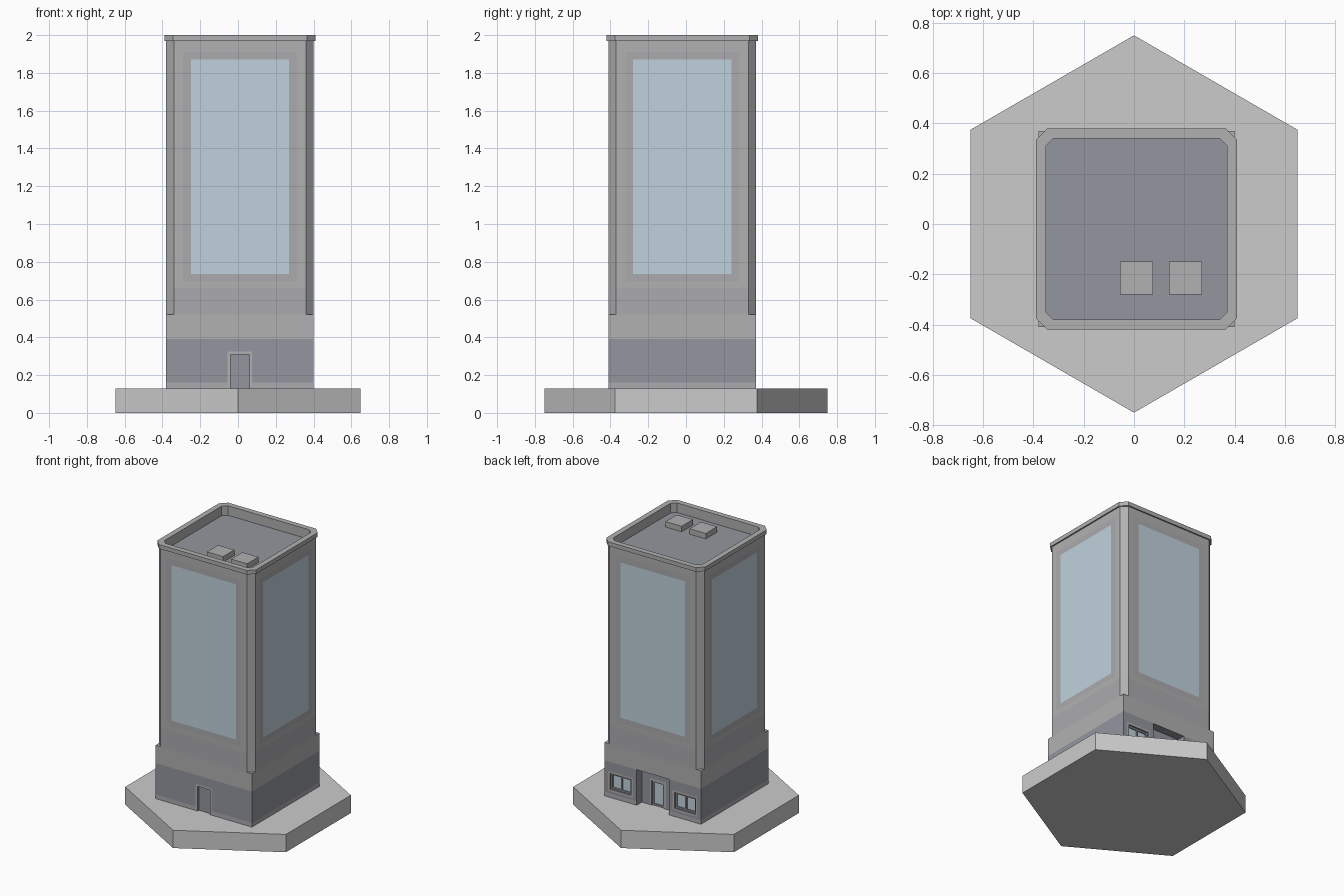
import bpy, bmesh
from math import cos, sin, pi
from mathutils import Vector

if "Cube" in bpy.data.objects:
    bpy.data.objects.remove(bpy.data.objects["Cube"])

CX, CY, H = 0.01, -0.02, 0.39   # tower centre and half width


def material(name, rgb):
    m = bpy.data.materials.new(name)
    m.diffuse_color = (*rgb, 1)
    m.use_nodes = True
    m.node_tree.nodes["Principled BSDF"].inputs["Base Color"].default_value = m.diffuse_color
    return m


MATS = [material("concrete", (0.44, 0.44, 0.44)),
        material("slate", (0.29, 0.305, 0.34)),
        material("trim", (0.41, 0.405, 0.42)),
        material("glass", (0.53, 0.64, 0.72)),
        material("paving", (0.55, 0.54, 0.57))]
WALL, SLATE, TRIM, GLASS, PAVING = range(5)


def prism(name, pts, z0, z1, mat=WALL):
    """Extrude a counter-clockwise outline from z0 to z1."""
    bm = bmesh.new()
    face = bm.faces.new([bm.verts.new((x, y, z0)) for x, y in pts])
    new = bmesh.ops.extrude_face_region(bm, geom=[face])["geom"]
    bmesh.ops.translate(bm, vec=(0, 0, z1 - z0),
                        verts=[v for v in new if isinstance(v, bmesh.types.BMVert)])
    bmesh.ops.recalc_face_normals(bm, faces=bm.faces)
    me = bpy.data.meshes.new(name)
    bm.to_mesh(me)
    bm.free()
    ob = bpy.data.objects.new(name, me)
    bpy.context.collection.objects.link(ob)
    me.materials.append(MATS[mat])
    return ob


def box(name, x0, x1, y0, y1, z0, z1, mat=WALL):
    return prism(name, [(x0, y0), (x1, y0), (x1, y1), (x0, y1)], z0, z1, mat)


def octagon(h, c):
    """Square outline with chamfered corners around the tower centre."""
    k = h - c
    pts = [(h, -k), (h, k), (k, h), (-k, h), (-h, k), (-h, -k), (-k, -h), (k, -h)]
    return [(CX + x, CY + y) for x, y in pts]


def cut(ob, cutter):
    cutter.hide_render = True
    mod = ob.modifiers.new("cut", 'BOOLEAN')
    mod.operation, mod.solver, mod.object = 'DIFFERENCE', 'EXACT', cutter
    bpy.context.view_layer.objects.active = ob
    bpy.ops.object.modifier_apply(modifier=mod.name)
    bpy.data.objects.remove(cutter)


# Hexagonal plinth
prism("hexagonal_plinth", [(0.75 * cos(pi / 6 + i * pi / 3), 0.75 * sin(pi / 6 + i * pi / 3))
                           for i in range(6)], 0, 0.13, PAVING)

# Tower body with chamfered corners above the ground storey
front, back = CY - H, CY + H
body = box("tower_body", CX - H, CX + H, front, back, 0.13, 1.97)
for sx in (-1, 1):
    for sy in (-1, 1):
        x, y, d = CX + sx * H, CY + sy * H, 0.04
        cut(body, prism("corner_cutter", [(x + d, y), (x, y + d), (x - d, y), (x, y - d)], 0.52, 2.1))

# Roof pit, front door, back porch, back door and back windows
cut(body, prism("roof_cutter", octagon(0.36, 0.03), 1.93, 2.2))
cut(body, box("door_cutter", CX - 0.05, CX + 0.05, front - 0.1, front + 0.015, 0.05, 0.31))
cut(body, box("porch_cutter", CX - 0.13, CX + 0.13, back - 0.06, back + 0.1, 0.05, 0.39))
cut(body, box("back_door_cutter", CX - 0.05, CX + 0.05, back - 0.075, back + 0.1, 0.05, 0.31))
for s in (-1, 1):
    wx = CX + s * 0.26
    cut(body, box("window_cutter", wx - 0.085, wx + 0.085, back - 0.02, back + 0.1, 0.19, 0.305))


def wall_colour(c, n):
    """Choose the material of a body face from its place on the facade."""
    dx, dy, z = c.x - CX, c.y - CY, c.z
    if abs(n.z) > 0.9:
        return SLATE if z > 1.9 or z < 0.4 else WALL
    u = abs(dx if abs(n.y) > 0.5 else dy)
    if max(abs(dx), abs(dy)) > H - 0.003:
        if z > 0.52:
            if u < 0.26 and 0.735 < z < 1.87:
                return GLASS
            return TRIM if z < 0.66 or (u < 0.3 and 0.695 < z < 1.91) else WALL
        if z > 0.39:
            return WALL
        if dy < -0.38 and u < 0.065 and z < 0.325:
            return WALL
        if dy > 0.38 and 0.16 < u < 0.36 and 0.175 < z < 0.32:
            return WALL
        return TRIM if z < 0.16 else SLATE
    if z < 0.39 and dy > 0.2 and n.y > 0.9:
        if abs(dy - (H - 0.02)) < 0.003 or abs(dy - (H - 0.075)) < 0.003:
            return GLASS
        return WALL if u < 0.065 and z < 0.325 else SLATE
    return SLATE if z < 0.52 else WALL


# Split the walls into flush coloured panels
bm = bmesh.new()
bm.from_mesh(body.data)
bmesh.ops.triangulate(bm, faces=bm.faces)
planes = [((0, 0, z), (0, 0, 1)) for z in
          (0.16, 0.175, 0.32, 0.325, 0.39, 0.52, 0.66, 0.695, 0.735, 1.87, 1.91)]
for s in (-1, 1):
    planes += [((CX + s * d, 0, 0), (1, 0, 0)) for d in (0.065, 0.16, 0.26, 0.3, 0.36)]
    planes += [((0, CY + s * d, 0), (0, 1, 0)) for d in (0.26, 0.3)]
for co, no in planes:
    bmesh.ops.bisect_plane(bm, geom=bm.verts[:] + bm.edges[:] + bm.faces[:],
                           plane_co=Vector(co), plane_no=Vector(no), dist=1e-5)
bm.normal_update()
for f in bm.faces:
    f.material_index = wall_colour(f.calc_center_median(), f.normal)
body.data.materials.clear()
for m in MATS:
    body.data.materials.append(m)
bm.to_mesh(body.data)
bm.free()

# Overhanging roof rim
rim = prism("roof_rim", octagon(0.40, 0.045), 1.97, 2.0)
cut(rim, prism("rim_cutter", octagon(0.36, 0.03), 1.9, 2.2))

# Roof units
for i, x in enumerate((-0.055, 0.14)):
    box(f"roof_unit_{i + 1}", x, x + 0.13, -0.28, -0.15, 1.93, 1.97)


# Frames around the back windows and back door
def frame(name, x0, x1, y, z0, z1, mullion, t=0.012):
    bars = [(x0, x0 + t, z0, z1), (x1 - t, x1, z0, z1),
            (x0 + t, x1 - t, z1 - t, z1), (x0 + t, x1 - t, z0, z0 + t)]
    if mullion:
        m = (x0 + x1) / 2
        bars.append((m - t / 2, m + t / 2, z0 + t, z1 - t))
    for i, (a, b, c, d) in enumerate(bars):
        box(f"{name}_bar_{i + 1}", a, b, y, y + 0.008, c, d, SLATE)


for side, s in (("left", -1), ("right", 1)):
    wx = CX + s * 0.26
    frame(f"{side}_window", wx - 0.085, wx + 0.085, back - 0.02, 0.19, 0.305, True)
frame("back_door", CX - 0.05, CX + 0.05, back - 0.075, 0.13, 0.31, False)
